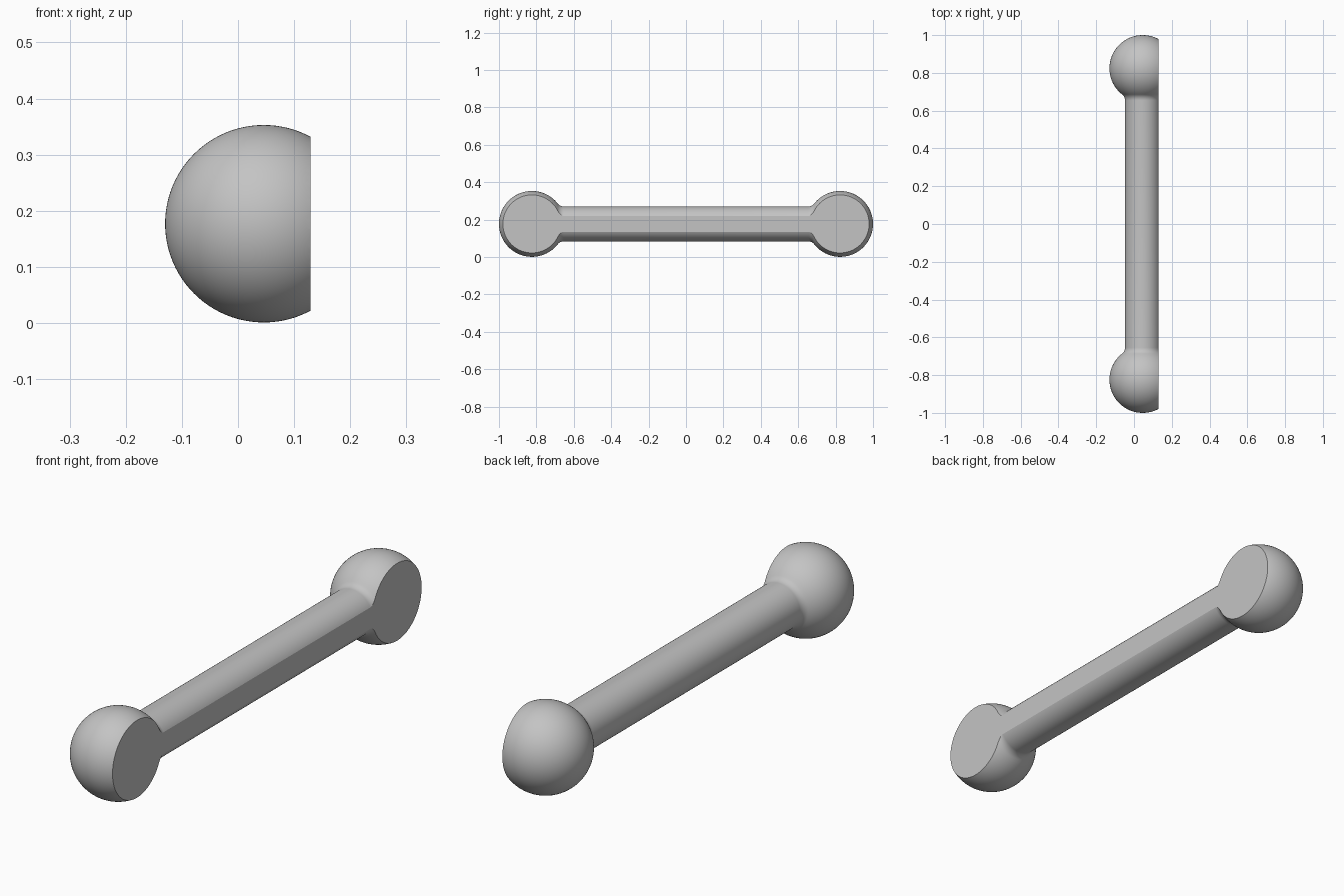
import bpy, bmesh, math
from mathutils import Vector

cube = bpy.data.objects.get("Cube")
if cube:
    bpy.data.objects.remove(cube, do_unlink=True)

AXIS_X, AXIS_Z = 0.046, 0.177   # centre line of the bar
BALL_R, BALL_Y = 0.176, 0.824
ROD_R, FILLET = 0.0935, 0.04
CUT_X = 0.129                   # flat mounting side

mat = bpy.data.materials.new("plain grey")
mat.use_nodes = True
grey = (0.55, 0.55, 0.55, 1)
mat.diffuse_color = grey
mat.node_tree.nodes["Principled BSDF"].inputs["Base Color"].default_value = grey


def arc(cy, cr, radius, start, end, steps):
    """Points (y, distance from axis) along a circular arc."""
    angles = [start + (end - start) * i / steps for i in range(steps + 1)]
    return [(cy + radius * math.cos(a), cr + radius * math.sin(a)) for a in angles]


# Half profile: ball, then the fillet that blends it into the rod
fillet_r = ROD_R + FILLET
reach = math.sqrt((BALL_R + FILLET) ** 2 - fillet_r ** 2)
meet = math.atan2(fillet_r, -reach)
half = arc(BALL_Y, 0, BALL_R, 0, meet, 40)
half += arc(BALL_Y - reach, fillet_r, FILLET, meet - math.pi, -math.pi / 2, 8)[1:]
profile = half + [(-y, r) for y, r in reversed(half)]

# Revolve the profile around the bar's length
bm = bmesh.new()
verts = [bm.verts.new((AXIS_X + r, y, AXIS_Z)) for y, r in profile]
edges = [bm.edges.new(pair) for pair in zip(verts, verts[1:])]
bmesh.ops.spin(bm, geom=verts + edges, cent=(AXIS_X, 0, AXIS_Z), axis=(0, 1, 0),
               angle=math.tau, steps=96, use_merge=False)
bmesh.ops.remove_doubles(bm, verts=bm.verts[:], dist=0.00005)

# Slice off the side and cap it flat
cut = bmesh.ops.bisect_plane(bm, geom=bm.verts[:] + bm.edges[:] + bm.faces[:],
                             plane_co=Vector((CUT_X, 0, 0)), plane_no=Vector((1, 0, 0)),
                             clear_outer=True)
rim = [e for e in cut["geom_cut"] if isinstance(e, bmesh.types.BMEdge)]
bmesh.ops.contextual_create(bm, geom=rim)
bmesh.ops.recalc_face_normals(bm, faces=bm.faces[:])

mesh = bpy.data.meshes.new("ball_ended_handle")
bm.to_mesh(mesh)
bm.free()
mesh.materials.append(mat)
handle = bpy.data.objects.new("ball_ended_handle", mesh)
bpy.context.collection.objects.link(handle)

# Smooth round surfaces, crisp rim around the flat
bpy.ops.object.select_all(action="DESELECT")
handle.select_set(True)
bpy.context.view_layer.objects.active = handle
bpy.ops.object.shade_smooth_by_angle(angle=math.radians(20))
